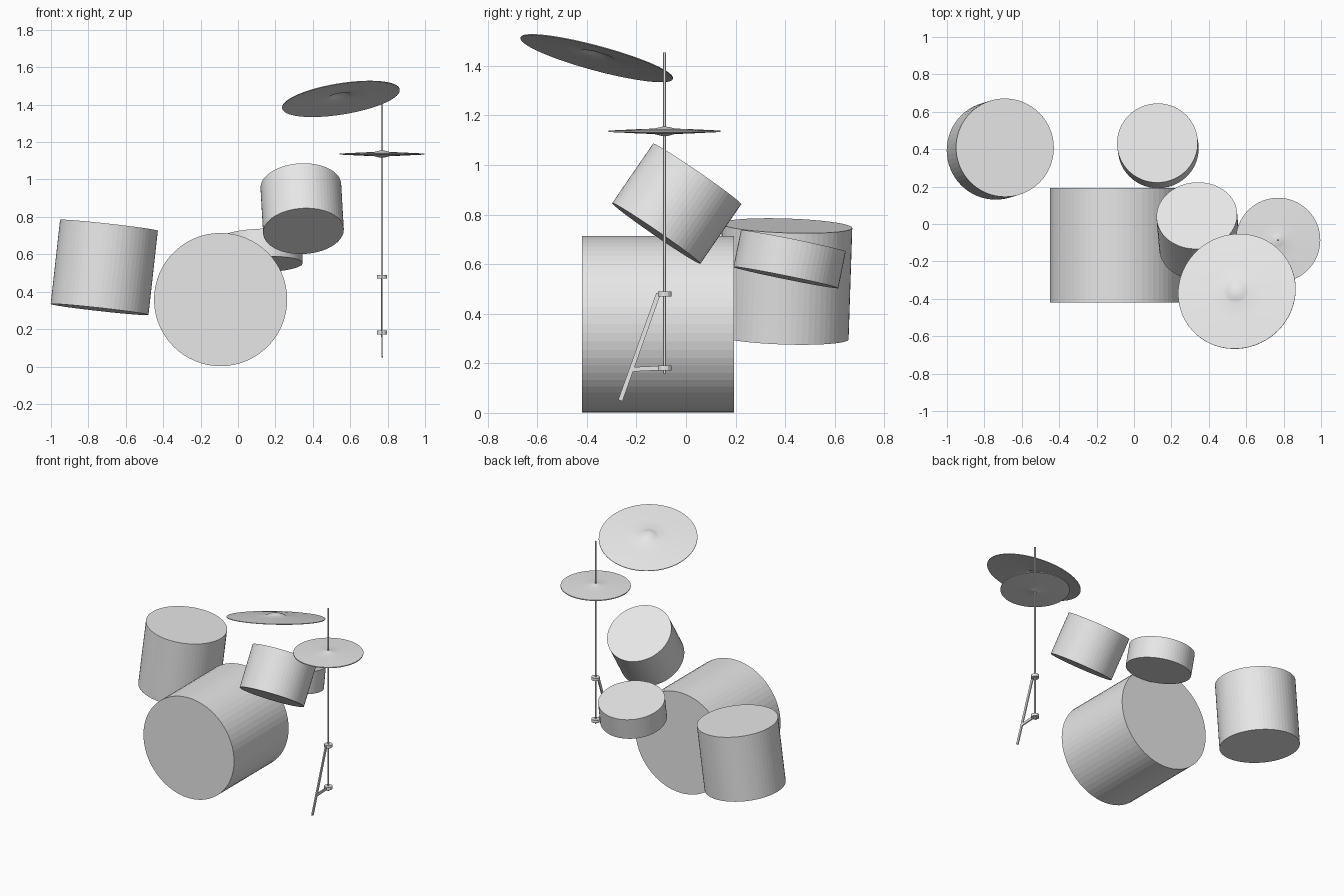
import bpy, bmesh, math
from mathutils import Vector

if "Cube" in bpy.data.objects:
    bpy.data.objects.remove(bpy.data.objects["Cube"])

grey = bpy.data.materials.new("plain grey")
grey.diffuse_color = (0.8, 0.8, 0.8, 1)
grey.use_nodes = True
grey.node_tree.nodes["Principled BSDF"].inputs["Base Color"].default_value = grey.diffuse_color


def finish(bm, name, smooth=False):
    bmesh.ops.recalc_face_normals(bm, faces=bm.faces)
    me = bpy.data.meshes.new(name)
    bm.to_mesh(me)
    bm.free()
    me.materials.append(grey)
    for p in me.polygons:
        p.use_smooth = smooth
    ob = bpy.data.objects.new(name, me)
    bpy.context.collection.objects.link(ob)
    return ob


def place(ob, loc, axis):
    ob.location = loc
    ob.rotation_mode = 'QUATERNION'
    ob.rotation_quaternion = Vector(axis).to_track_quat('Z', 'Y')


def cylinder(name, a, b, r, sides=64):
    """Capped cylinder from point a to point b."""
    a, b = Vector(a), Vector(b)
    bm = bmesh.new()
    bmesh.ops.create_cone(bm, cap_ends=True, segments=sides, radius1=r,
                          radius2=r, depth=(b - a).length)
    ob = finish(bm, name)
    place(ob, (a + b) / 2, b - a)
    return ob


def bar(name, a, b, wx, wy):
    """Flat bar from a to b lying in the y-z plane."""
    a, b = Vector(a), Vector(b)
    d = b - a
    bm = bmesh.new()
    bmesh.ops.create_cube(bm, size=1)
    bmesh.ops.scale(bm, vec=(wx, wy, d.length), verts=bm.verts)
    ob = finish(bm, name)
    ob.location = (a + b) / 2
    ob.rotation_euler = (math.atan2(-d.y, d.z), 0, 0)
    return ob


def cymbal(name, loc, axis, profile, thick, flip=1, sides=64):
    """Thin lathed disc: profile on top, same curve offset underneath."""
    pts = profile + [(r, z - thick) for r, z in reversed(profile)]
    bm = bmesh.new()
    vs = [bm.verts.new((r, 0, z * flip)) for r, z in pts]
    es = [bm.edges.new((vs[i], vs[i + 1])) for i in range(len(vs) - 1)]
    bmesh.ops.spin(bm, geom=vs + es, cent=(0, 0, 0), axis=(0, 0, 1),
                   angle=2 * math.pi, steps=sides)
    bmesh.ops.remove_doubles(bm, verts=bm.verts, dist=0.0005)
    ob = finish(bm, name, True)
    place(ob, loc, axis)
    bpy.ops.object.select_all(action='DESELECT')
    ob.select_set(True)
    bpy.context.view_layer.objects.active = ob
    bpy.ops.object.shade_smooth_by_angle(angle=math.radians(40))
    return ob


# Drums
cylinder("bass_drum", (-0.093, -0.42, 0.358), (-0.093, 0.193, 0.358), 0.356)
cylinder("floor_tom", (-0.74, 0.393, 0.305), (-0.69, 0.408, 0.755), 0.263)
cylinder("rack_tom", (0.35, -0.12, 0.724), (0.336, 0.045, 0.964), 0.216)
cylinder("snare_drum", (0.13, 0.403, 0.546), (0.125, 0.433, 0.694), 0.216)

# Large tilted cymbal
cymbal("crash_cymbal", (0.55, -0.36, 1.432), (-0.16, 0.27, 1),
       [(0, 0.034), (0.02, 0.033), (0.04, 0.028), (0.055, 0.021),
        (0.07, 0.016), (0.15, 0.012), (0.24, 0.007), (0.318, 0.001)], 0.004)

# Pair of facing cymbals on the stand
SX, SY = 0.77, -0.086
hat = [(0, 0.019), (0.015, 0.018), (0.03, 0.014), (0.042, 0.011),
       (0.1, 0.009), (0.16, 0.006), (0.226, 0.003)]
cymbal("hi_hat_top", (SX, SY, 1.136), (0, 0, 1), hat, 0.003)
cymbal("hi_hat_bottom", (SX, SY, 1.136), (0, 0, 1), hat, 0.003, -1)

# Stand: rod, two collars, a leg and its strut
cylinder("stand_rod", (SX, SY, 0.158), (SX, SY, 1.453), 0.006, 16)
for name, z in (("upper_collar", 0.48), ("lower_collar", 0.182)):
    cylinder(name, (SX, SY, z - 0.01), (SX, SY, z + 0.01), 0.027, 12)
bar("stand_leg", (SX, -0.111, 0.482), (SX, -0.265, 0.05), 0.008, 0.018)
bar("leg_strut", (SX, SY, 0.182), (SX, -0.228, 0.175), 0.008, 0.018)
